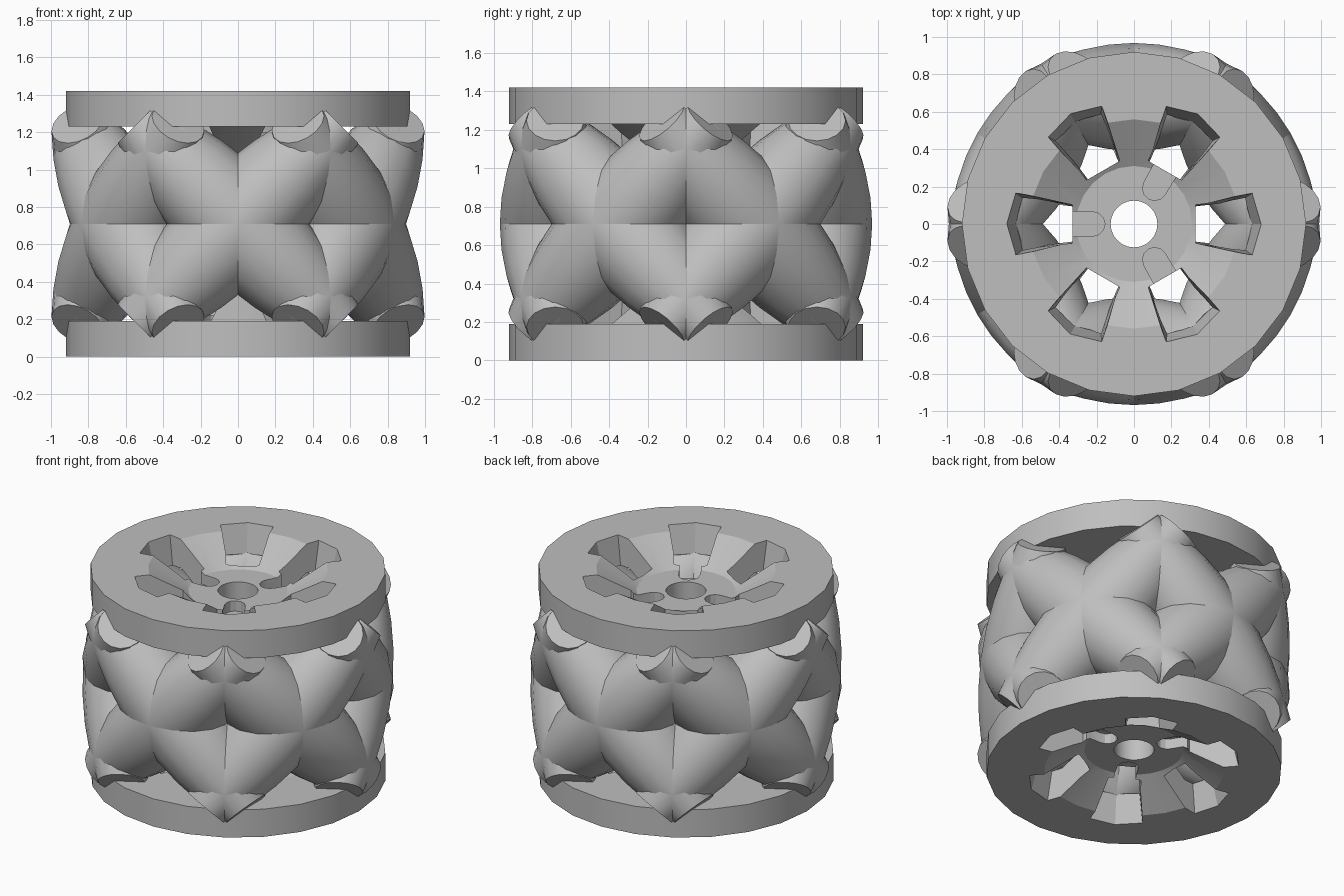
import bpy, bmesh, math
from mathutils import Matrix, Vector

if "Cube" in bpy.data.objects:
    bpy.data.objects.remove(bpy.data.objects["Cube"])

MID = 0.71          # half the wheel height
GREY = (0.52, 0.52, 0.52, 1)
mat = bpy.data.materials.new("plain grey")
mat.use_nodes = True
mat.diffuse_color = GREY
mat.node_tree.nodes["Principled BSDF"].inputs["Base Color"].default_value = GREY


def make_object(name, bm):
    bmesh.ops.recalc_face_normals(bm, faces=bm.faces)
    mesh = bpy.data.meshes.new(name)
    bm.to_mesh(mesh)
    bm.free()
    mesh.materials.append(mat)
    ob = bpy.data.objects.new(name, mesh)
    bpy.context.collection.objects.link(ob)
    return ob


def activate(ob):
    bpy.ops.object.select_all(action='DESELECT')
    ob.select_set(True)
    bpy.context.view_layer.objects.active = ob


def smooth(ob, degrees):
    activate(ob)
    bpy.ops.object.shade_smooth_by_angle(angle=math.radians(degrees))


def lathe(profile, sides, closed):
    """Revolve (radius, height) points around z; closed joins last to first, else caps."""
    bm = bmesh.new()
    rings = [[bm.verts.new((r * math.cos(a), r * math.sin(a), z))
              for a in (2 * math.pi * i / sides for i in range(sides))]
             for r, z in profile]
    pairs = list(zip(rings, rings[1:]))
    if closed:
        pairs.append((rings[-1], rings[0]))
    else:
        bm.faces.new(rings[0])
        bm.faces.new(rings[-1])
    for low, high in pairs:
        for i in range(sides):
            j = (i + 1) % sides
            bm.faces.new((low[i], low[j], high[j], high[i]))
    return bm


def add_prism(bm, bottom, top, z0, z1, angle):
    """Tapered prism between two outlines, turned about z."""
    turn = Matrix.Rotation(angle, 3, 'Z')
    low = [bm.verts.new(turn @ Vector((x, y, z0))) for x, y in bottom]
    high = [bm.verts.new(turn @ Vector((x, y, z1))) for x, y in top]
    bm.faces.new(low[::-1])
    bm.faces.new(high)
    for i in range(len(low)):
        j = (i + 1) % len(low)
        bm.faces.new((low[i], low[j], high[j], high[i]))


def cut(ob, bm):
    cutter = make_object("cutter", bm)
    cutter.hide_render = True
    mod = ob.modifiers.new("cut", 'BOOLEAN')
    mod.operation = 'DIFFERENCE'
    mod.solver = 'EXACT'
    mod.object = cutter
    activate(ob)
    bpy.ops.object.modifier_apply(modifier=mod.name)
    bpy.data.objects.remove(cutter)


def end_plate(name, flip):
    # dished plate with a central bore
    ob = make_object(name, lathe(
        [(0.92, 1.23), (0.92, 1.42), (0.56, 1.42), (0.31, 1.27),
         (0.125, 1.27), (0.125, 1.08), (0.31, 1.08), (0.54, 1.23)], 24, True))
    # six flared openings between the spokes
    slots = bmesh.new()
    low = [(0.33, -0.09), (0.55, -0.11), (0.57, 0.0), (0.55, 0.11), (0.33, 0.09)]
    high = [(0.33, -0.11), (0.64, -0.17), (0.69, 0.0), (0.64, 0.17), (0.33, 0.11)]
    for i in range(6):
        add_prism(slots, low, high, 1.0, 1.46, i * math.pi / 3)
    cut(ob, slots)
    # three round-ended grooves in the hub
    grooves = bmesh.new()
    outline = [(0.40, -0.07)] + [
        (0.22 - 0.065 * math.cos(a), 0.065 * math.sin(a))
        for a in (math.radians(d) for d in range(-90, 91, 30))] + [(0.40, 0.07)]
    for i in range(3):
        add_prism(grooves, outline, outline, 1.20, 1.5, math.pi / 3 + i * 2 * math.pi / 3)
    cut(ob, grooves)
    if flip:
        ob.data.transform(Matrix.Translation((0, 0, 2 * MID)) @ Matrix.Rotation(math.pi, 4, 'Y'))
    smooth(ob, 25)


end_plate("top_plate", False)
end_plate("bottom_plate", True)

# Barrel rollers, tilted both ways, crossing in pairs around the rim
HALF, RINGS, AXIS_RADIUS = 0.76, 8, 0.68
stations = [HALF * (2 * i / RINGS - 1) for i in range(RINGS + 1)]
barrel = [(0.288 - 0.24 * t * t, t) for t in stations]
for i in range(6):
    around = Matrix.Rotation(math.radians(30 + 60 * i), 4, 'Z')
    for side, tilt in (("left", 45), ("right", -45)):
        ob = make_object(f"roller_{side}_{i + 1}", lathe(barrel, 16, False))
        ob.data.transform(Matrix.Translation((0, 0, MID)) @ around
                          @ Matrix.Translation((AXIS_RADIUS, 0, 0))
                          @ Matrix.Rotation(math.radians(tilt), 4, 'X'))
        smooth(ob, 30)
